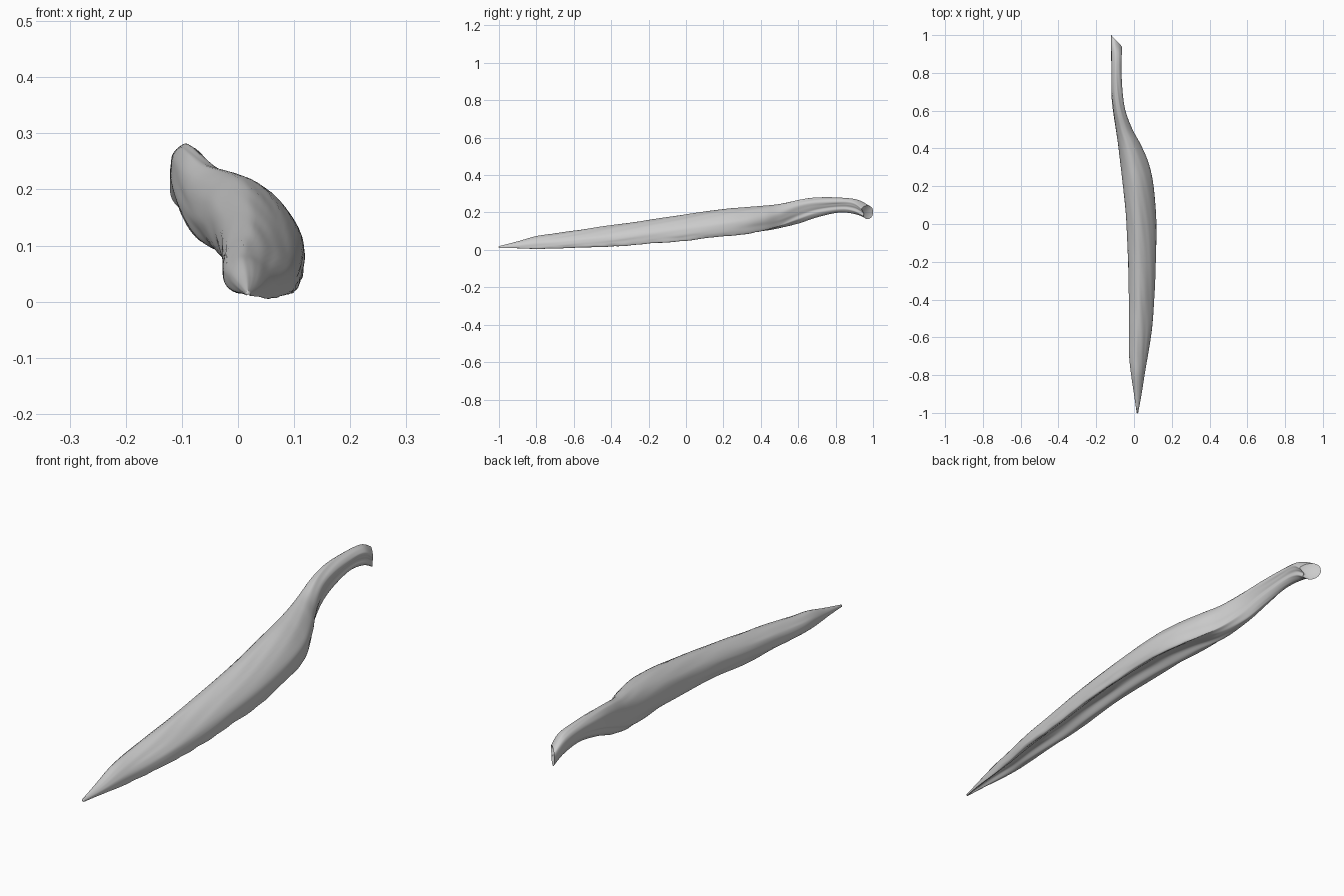
import bpy, bmesh, math
from mathutils import Vector, noise

if "Cube" in bpy.data.objects:
    bpy.data.objects.remove(bpy.data.objects["Cube"])

# Stations along the length: y, x left, x right, z bottom, z top, neck blend
STATIONS = [
    (-1.00, .014, .022, .010, .020, 0), (-.90, .000, .040, .009, .046, 0),
    (-.80, -.015, .056, .005, .074, 0), (-.70, -.026, .072, .006, .088, 0),
    (-.55, -.028, .095, .011, .110, 0), (-.40, -.028, .106, .015, .132, 0),
    (-.20, -.031, .115, .034, .161, 0), (0, -.040, .117, .050, .190, 0),
    (.20, -.058, .103, .065, .218, .1), (.32, -.071, .078, .072, .229, .2),
    (.42, -.084, .035, .082, .238, .4), (.50, -.096, -.008, .102, .247, .6),
    (.60, -.110, -.045, .138, .266, .9), (.70, -.119, -.061, .175, .277, 1),
    (.82, -.120, -.068, .200, .277, 1), (.93, -.121, -.065, .190, .267, 1),
    (1.00, -.121, -.064, .165, .236, 1),
]
# Normalised cross-sections: hollowed blade body and rounded neck
BODY = [(0, .5), (.08, .78), (.38, 1), (.72, .83), (.97, .5), (1, .2),
        (.95, 0), (.78, .13), (.6, .3), (.43, .3), (.25, .15), (.07, .22)]
NECK = [(0, .5), (.07, .82), (.35, 1), (.7, .98), (1, .8), (.93, .6),
        (.82, .4), (.85, .2), (.62, .02), (.38, 0), (.17, .12), (.04, .3)]


def catmull(a, b, c, d, t):
    return tuple(.5 * (2 * q + (r - p) * t + (2 * p - 5 * q + 4 * r - s) * t * t
                       + (3 * q - p - 3 * r + s) * t ** 3)
                 for p, q, r, s in zip(a, b, c, d))


def smooth_path(pts, steps, closed):
    n, out = len(pts), []
    for i in range(n if closed else n - 1):
        ids = [i - 1, i, i + 1, i + 2]
        ids = [k % n if closed else min(max(k, 0), n - 1) for k in ids]
        out += [catmull(*(pts[k] for k in ids), s / steps) for s in range(steps)]
    return out if closed else out + [pts[-1]]


body, neck = smooth_path(BODY, 6, True), smooth_path(NECK, 6, True)
bm = bmesh.new()
rings = []
for y, xl, xr, zb, zt, k in smooth_path(STATIONS, 10, False):
    ring = []
    fade = min(1, (y + 1) * 3, (1.02 - y) * 5)
    for (bu, bv), (nu, nv) in zip(body, neck):
        u, v = bu + (nu - bu) * k, bv + (nv - bv) * k
        # Slanted cut at the neck end
        yy = y - .06 * u * max(0, (y - .85) / .15)
        # Shallow diagonal fibre wrinkles
        w = noise.noise(Vector((y * 3, u * 5 + y * 4, v * 6 - y * 2))) * .004 * fade
        # Ragged lower edge
        if v < .12 and k < .3:
            w += noise.noise(Vector((y * 14, 3, 7))) * .004 * fade
        ring.append(bm.verts.new((xl + (xr - xl) * u + w * (.5 - u),
                                  yy, zb + (zt - zb) * v + w)))
    rings.append(ring)

# Skin between rings
n = len(body)
for a, b in zip(rings, rings[1:]):
    for i in range(n):
        j = (i + 1) % n
        bm.faces.new((a[i], a[j], b[j], b[i]))

# Pointed front cap and dished neck end
for ring, offset in ((rings[0], -.003), (rings[-1], -.025)):
    c = sum((v.co for v in ring), Vector()) / n
    hub = bm.verts.new(c + Vector((0, offset, 0)))
    for i in range(n):
        bm.faces.new((ring[i], ring[(i + 1) % n], hub))
bmesh.ops.recalc_face_normals(bm, faces=bm.faces)

mesh = bpy.data.meshes.new("twisted_blade")
bm.to_mesh(mesh)
bm.free()
obj = bpy.data.objects.new("twisted_blade", mesh)
bpy.context.collection.objects.link(obj)
bpy.context.view_layer.objects.active = obj
obj.select_set(True)
bpy.ops.object.shade_smooth_by_angle(angle=math.radians(50))
